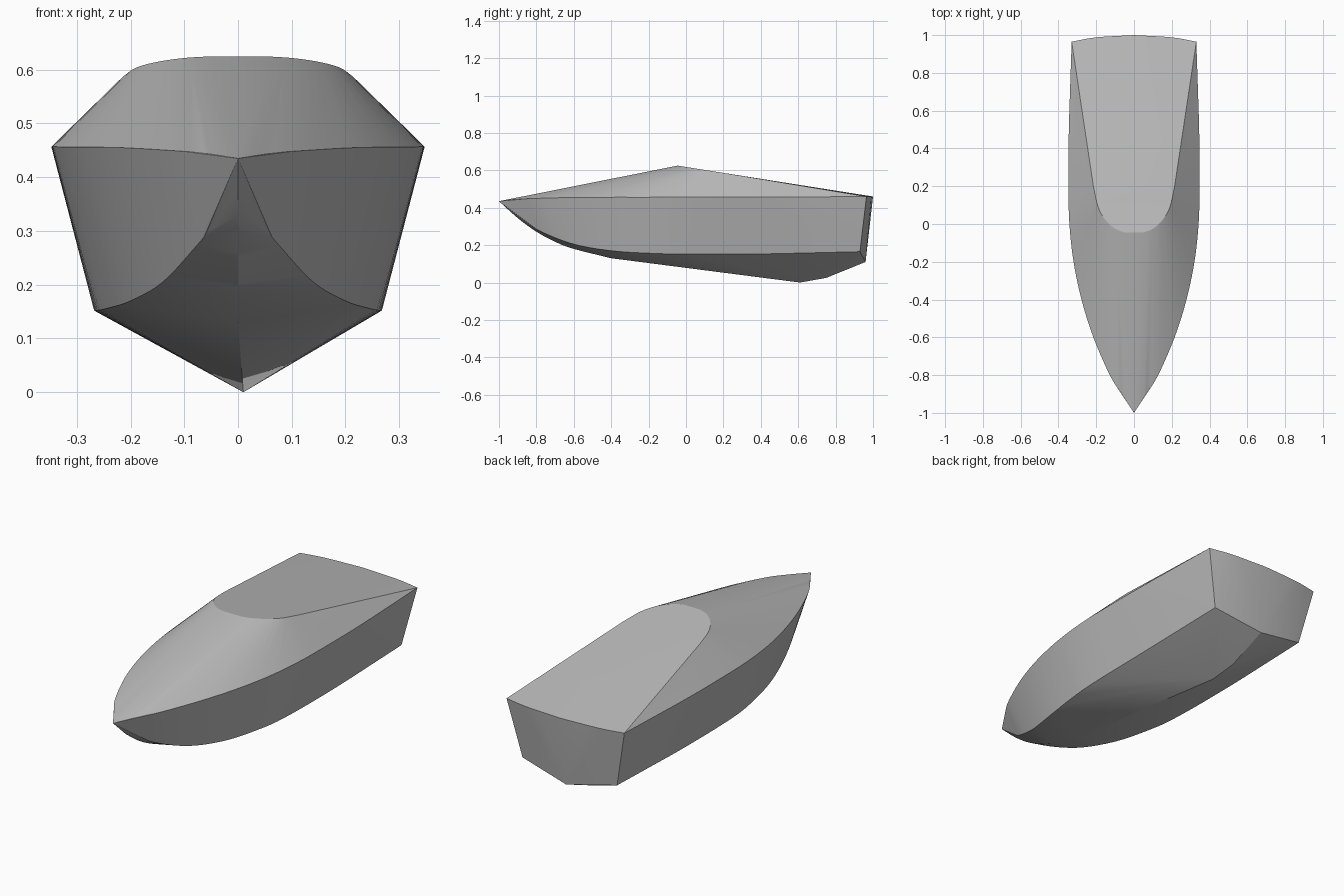
import bpy
import bmesh
import math
from mathutils import Vector
from mathutils.geometry import interpolate_bezier

default_cube = bpy.data.objects.get("Cube")
if default_cube:
    bpy.data.objects.remove(default_cube, do_unlink=True)


def smooth_line(points, steps=6):
    """Smooth curve passing through every given point."""
    points = [Vector(p) for p in points]
    last = len(points) - 1
    tangents = []
    for i in range(len(points)):
        before, after = points[max(i - 1, 0)], points[min(i + 1, last)]
        tangents.append((after - before) / (min(i + 1, last) - max(i - 1, 0)))
    curve = []
    for i in range(last):
        start, end = points[i], points[i + 1]
        curve += interpolate_bezier(start, start + tangents[i] / 3,
                                    end - tangents[i + 1] / 3, end, steps)
    return curve


def mirrored(points):
    return list(points) + [Vector((-p.x, p.y, p.z)) for p in points]


def aft_roof(x, y):
    """Point on the flat plane that slopes from the roof peak to the stern."""
    return (x, y, 0.625 - 0.158 * (y + 0.045))


def skin(name, points, material):
    """Stretch one taut skin over a set of guide points."""
    bm = bmesh.new()
    for point in points:
        bm.verts.new(point)
    bmesh.ops.remove_doubles(bm, verts=bm.verts[:], dist=0.002)
    result = bmesh.ops.convex_hull(bm, input=bm.verts[:])
    spare = {g for key in ("geom_interior", "geom_unused") for g in result[key]
             if isinstance(g, bmesh.types.BMVert)}
    bmesh.ops.delete(bm, geom=list(spare), context="VERTS")
    bmesh.ops.dissolve_limit(bm, angle_limit=math.radians(0.5),
                             verts=bm.verts[:], edges=bm.edges[:])
    bmesh.ops.recalc_face_normals(bm, faces=bm.faces[:])
    mesh = bpy.data.meshes.new(name)
    bm.to_mesh(mesh)
    bm.free()
    mesh.materials.append(material)
    obj = bpy.data.objects.new(name, mesh)
    bpy.context.collection.objects.link(obj)
    bpy.ops.object.select_all(action="DESELECT")
    obj.select_set(True)
    bpy.context.view_layer.objects.active = obj
    bpy.ops.object.shade_smooth_by_angle(angle=math.radians(20))
    return obj


# Plain grey paint
grey = bpy.data.materials.new("plain grey")
grey.use_nodes = True
colour = (0.5, 0.5, 0.5, 1)
grey.diffuse_color = colour
shader = next(n for n in grey.node_tree.nodes if n.type == "BSDF_PRINCIPLED")
shader.inputs["Base Color"].default_value = colour

# Deck edge from bow to stern
deck_edge = smooth_line([
    (0, -1, 0.435), (0.065, -0.9, 0.445), (0.128, -0.8, 0.45),
    (0.215, -0.6, 0.455), (0.278, -0.4, 0.456), (0.32, -0.2, 0.456),
    (0.342, 0, 0.457), (0.347, 0.2, 0.457), (0.345, 0.5, 0.457),
    (0.33, 0.965, 0.46)])

# Chine, where the sides meet the bottom
chine = smooth_line([
    (0.02, -0.88, 0.34), (0.075, -0.78, 0.275), (0.14, -0.6, 0.205),
    (0.2, -0.4, 0.17), (0.24, -0.2, 0.157), (0.262, 0, 0.152),
    (0.268, 0.4, 0.153), (0.265, 0.93, 0.165)])

# Stem and keel
stem = smooth_line([
    (0, -1, 0.435), (0, -0.9, 0.345), (0, -0.8, 0.272),
    (0, -0.7, 0.218), (0, -0.6, 0.18), (0, -0.4, 0.13)])
keel = [Vector(p) for p in ((0.01, 0.61, 0), (0, 0.75, 0.025), (0, 0.96, 0.11))]

# Bowed top edge of the transom
transom_top = smooth_line([
    (0.33, 0.965, 0.46), (0.2, 0.988, 0.46), (0, 1, 0.46)])

# Rounded front edge of the roof
roof_edge = smooth_line([
    aft_roof(0.05, -0.045), aft_roof(0.1, -0.025), aft_roof(0.15, 0.02),
    aft_roof(0.19, 0.09), aft_roof(0.215, 0.2)])

half = deck_edge + chine + transom_top + roof_edge
skin("boat_hull", mirrored(half) + stem + keel, grey)
